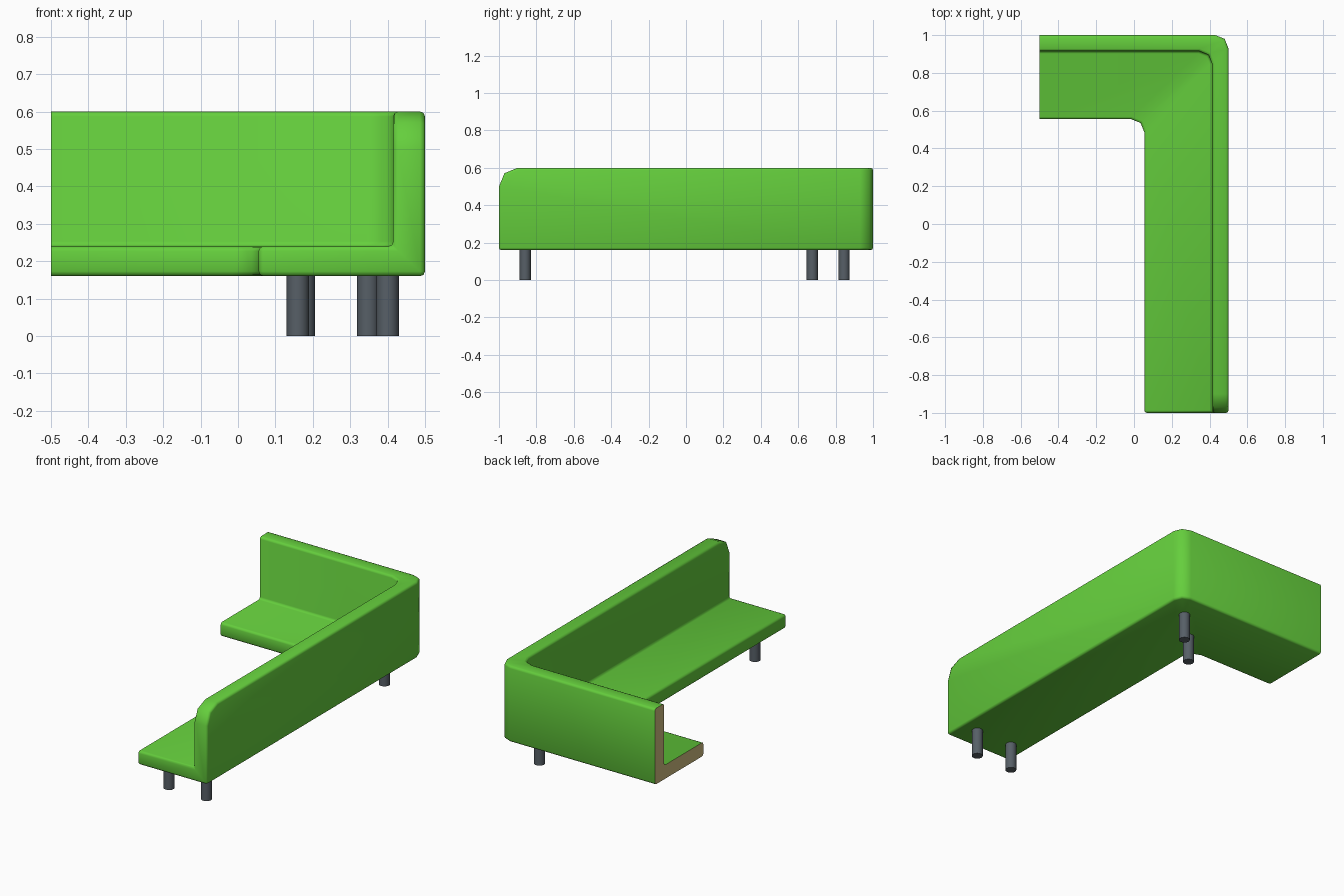
import bpy, bmesh, math

if "Cube" in bpy.data.objects:
    bpy.data.objects.remove(bpy.data.objects["Cube"])


def material(name, rgb):
    m = bpy.data.materials.new(name)
    m.diffuse_color = (*rgb, 1)
    m.use_nodes = True
    m.node_tree.nodes["Principled BSDF"].inputs["Base Color"].default_value = m.diffuse_color
    return m


green = material("green upholstery", (0.13, 0.62, 0.046))
tan = material("tan core", (0.62, 0.50, 0.21))
grey = material("grey metal", (0.095, 0.115, 0.135))

# Corner bench: L profile (inset from outside, height) swept around the corner
profile = [(0, 0.16), (0.445, 0.16), (0.445, 0.24), (0.085, 0.24), (0.085, 0.6), (0, 0.6)]
bm = bmesh.new()
stations = [
    lambda d: (-0.5, 1 - d),
    lambda d: (0.43 - d, 1 - d),
    lambda d: (0.48 - d, 0.98 - d),
    lambda d: (0.5 - d, 0.93 - d),
    lambda d: (0.5 - d, -1),
]
rings = [[bm.verts.new((*s(d), z)) for d, z in profile] for s in stations]
n = len(profile)
for a, b in zip(rings, rings[1:]):
    for i in range(n):
        j = (i + 1) % n
        bm.faces.new((a[i], a[j], b[j], b[i]))
bm.faces.new(rings[-1])
bmesh.ops.recalc_face_normals(bm, faces=bm.faces[:])
if max(bm.faces, key=lambda f: f.calc_center_median().z).normal.z < 0:
    bmesh.ops.reverse_faces(bm, faces=bm.faces[:])

# Rounded top of the backrest at its free end
top_end = [e for e in bm.edges if all(v.co.y < -0.99 and v.co.z > 0.59 for v in e.verts)]
bmesh.ops.bevel(bm, geom=top_end, offset=0.1, segments=2, profile=0.5, affect='EDGES')

# Soft edges everywhere except the cut end
sharp = [e for e in bm.edges if len(e.link_faces) == 2 and e.calc_face_angle() > math.radians(60)]
bmesh.ops.bevel(bm, geom=sharp, offset=0.013, segments=2, profile=0.5, affect='EDGES')
for f in bm.faces:
    f.smooth = True

# Flat tan face closing the cut end
rim = [e for e in bm.edges if e.is_boundary]
loop = [rim[0].verts[0], rim[0].verts[1]]
while len(loop) < len(rim):
    loop.append(next(e.other_vert(loop[-1]) for e in rim
                     if loop[-1] in e.verts and e.other_vert(loop[-1]) is not loop[-2]))
cap = bm.faces.new([bm.verts.new(v.co) for v in loop])
cap.normal_update()
if cap.normal.x > 0:
    cap.normal_flip()
cap.material_index = 1

me = bpy.data.meshes.new("corner_bench")
bm.to_mesh(me)
bm.free()
me.materials.append(green)
me.materials.append(tan)
bpy.context.collection.objects.link(bpy.data.objects.new("corner_bench", me))

# Round legs
for name, x, y in [("front_inner_leg", 0.16, -0.86), ("front_outer_leg", 0.40, -0.86),
                   ("rear_inner_leg", 0.176, 0.675), ("rear_outer_leg", 0.348, 0.845)]:
    bpy.ops.mesh.primitive_cylinder_add(vertices=16, radius=0.03, depth=0.16, location=(x, y, 0.08))
    leg = bpy.context.object
    leg.name = name
    leg.data.materials.append(grey)
    bpy.ops.object.shade_smooth_by_angle(angle=math.radians(40))
